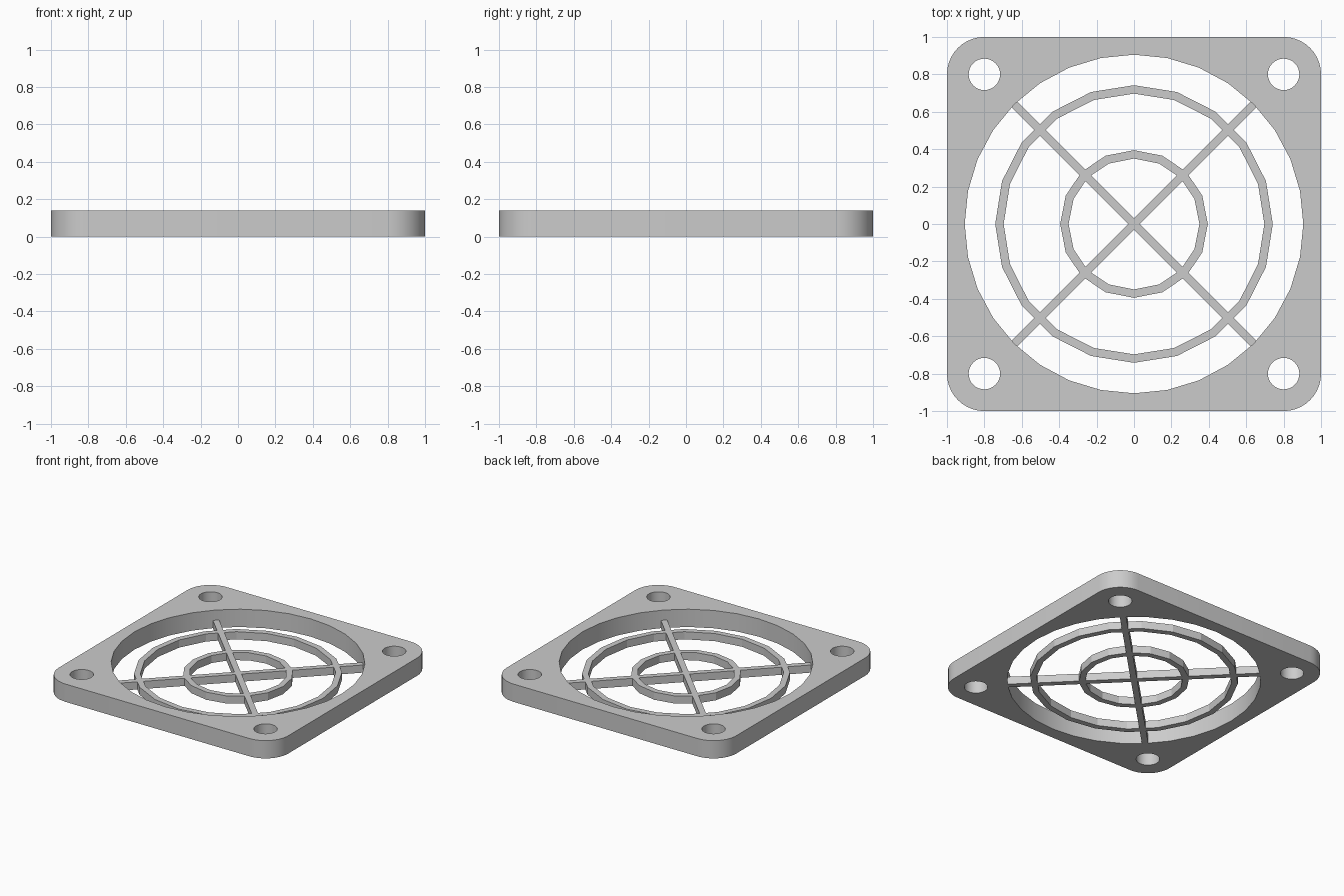
import bpy
import math

if "Cube" in bpy.data.objects:
    bpy.data.objects.remove(bpy.data.objects["Cube"])

FRAME_H, GRILLE_H = 0.14, 0.06
BAR_W = 0.045

grey = bpy.data.materials.new("plain grey")
grey.diffuse_color = (0.6, 0.6, 0.6, 1)
grey.use_nodes = True
grey.node_tree.nodes["Principled BSDF"].inputs["Base Color"].default_value = grey.diffuse_color


def circle(r, n, cx=0, cy=0):
    return [(cx + r * math.cos(math.tau * i / n), cy + r * math.sin(math.tau * i / n))
            for i in range(n)]


def rounded_square(half, r, steps):
    pts = []
    for k, (sx, sy) in enumerate([(1, 1), (-1, 1), (-1, -1), (1, -1)]):
        for i in range(steps + 1):
            a = math.pi / 2 * (k + i / steps)
            pts.append((sx * (half - r) + r * math.cos(a),
                        sy * (half - r) + r * math.sin(a)))
    return pts


def plate(name, outlines, height):
    """Extrude closed outlines (first is the rim, the rest are holes) up from z = 0."""
    cu = bpy.data.curves.new(name, 'CURVE')
    cu.dimensions, cu.fill_mode, cu.extrude = '2D', 'BOTH', height / 2
    for pts in outlines:
        s = cu.splines.new('POLY')
        s.points.add(len(pts) - 1)
        for p, (x, y) in zip(s.points, pts):
            p.co = (x, y, 0, 1)
        s.use_cyclic_u = True
    ob = bpy.data.objects.new(name, cu)
    bpy.context.collection.objects.link(ob)
    ob.location.z = height / 2
    activate(ob)
    bpy.ops.object.convert(target='MESH')
    ob = bpy.context.object
    bpy.ops.object.mode_set(mode='EDIT')
    bpy.ops.mesh.select_all(action='SELECT')
    bpy.ops.mesh.remove_doubles(threshold=0.0005)
    bpy.ops.mesh.normals_make_consistent(inside=False)
    bpy.ops.object.mode_set(mode='OBJECT')
    ob.data.materials.clear()
    ob.data.materials.append(grey)
    return ob


def activate(ob):
    bpy.ops.object.select_all(action='DESELECT')
    ob.select_set(True)
    bpy.context.view_layer.objects.active = ob


# Square frame with rounded corners, large opening and four screw holes
holes = [circle(0.084, 32, x, y) for x in (-0.8, 0.8) for y in (-0.8, 0.8)]
frame = plate("frame", [rounded_square(1, 0.2, 10), circle(0.905, 32)] + holes, FRAME_H)
activate(frame)
bpy.ops.object.shade_smooth_by_angle(angle=math.radians(15))

# Diagonal cross spokes as one outline, reaching slightly into the frame
w, reach = BAR_W / 2, 0.915
arm = [(w, w), (reach, w), (reach, -w)]
cross = []
for k in range(4):
    a = math.pi / 4 - k * math.pi / 2
    for x, y in arm:
        cross.append((x * math.cos(a) - y * math.sin(a), x * math.sin(a) + y * math.cos(a)))
grille = plate("grille_spokes", [cross], GRILLE_H)

# Two faceted rings, merged with the spokes
for name, r, n in (("inner_ring", 0.395, 16), ("outer_ring", 0.742, 20)):
    ring = plate(name, [circle(r, n), circle(r - BAR_W, n)], GRILLE_H)
    mod = grille.modifiers.new(name, 'BOOLEAN')
    mod.operation, mod.solver, mod.object = 'UNION', 'EXACT', ring
    activate(grille)
    bpy.ops.object.modifier_apply(modifier=mod.name)
    bpy.data.objects.remove(ring)
activate(grille)
bpy.ops.object.shade_flat()
grille.name = "grille"
